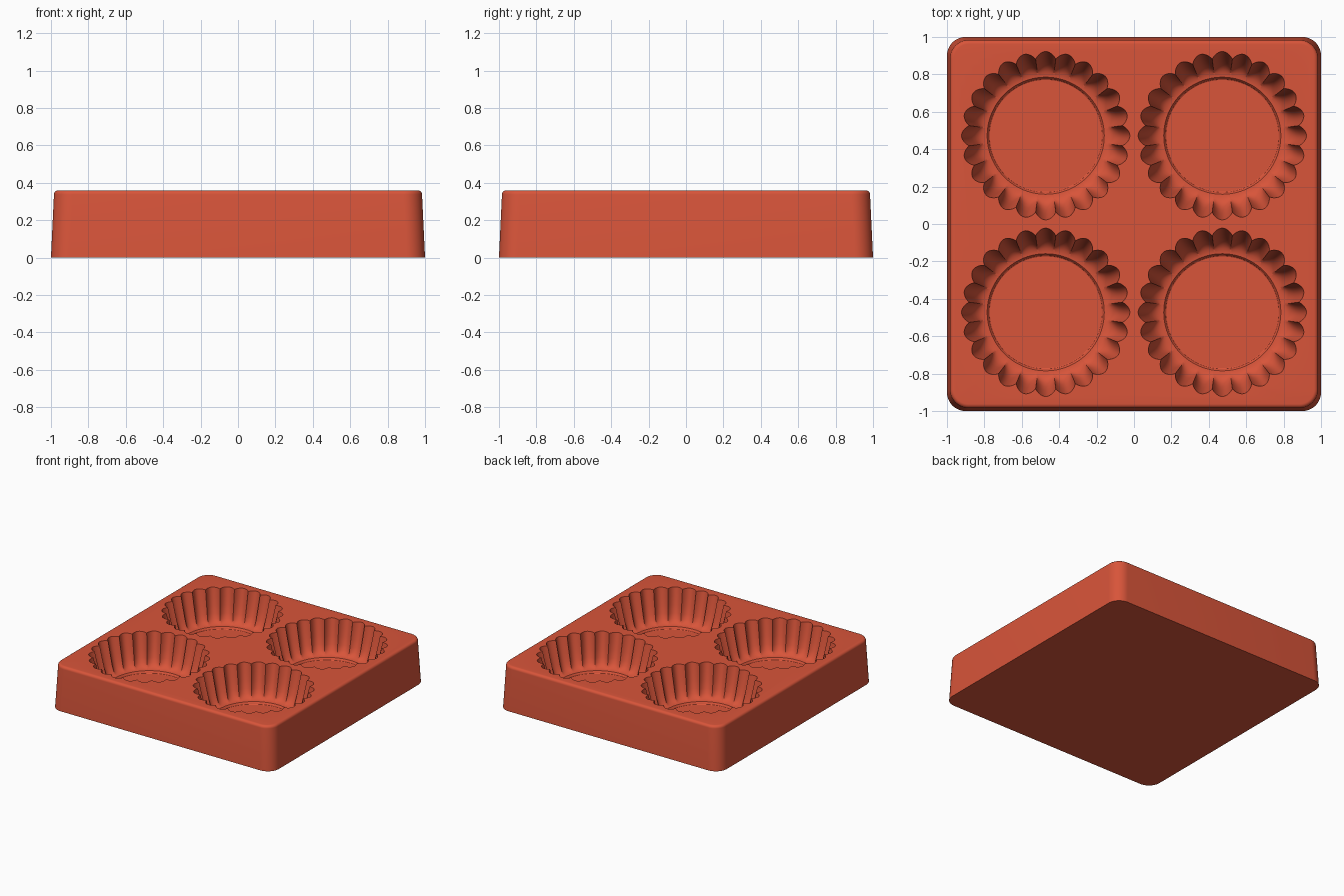
import bpy, bmesh
from math import cos, sin, pi

cube = bpy.data.objects.get("Cube")
if cube:
    bpy.data.objects.remove(cube, do_unlink=True)

clay = bpy.data.materials.new("terracotta_red")
clay.use_nodes = True
colour = (0.69, 0.09, 0.042, 1)
clay.diffuse_color = colour
clay.node_tree.nodes["Principled BSDF"].inputs["Base Color"].default_value = colour


def loft(name, rings):
    """Skin a stack of equal rings and cap both ends."""
    bm = bmesh.new()
    loops = [[bm.verts.new(p) for p in ring] for ring in rings]
    n = len(loops[0])
    for low, high in zip(loops, loops[1:]):
        for i in range(n):
            j = (i + 1) % n
            bm.faces.new((low[i], low[j], high[j], high[i]))
    bm.faces.new(loops[0][::-1])
    bm.faces.new(loops[-1])
    bmesh.ops.recalc_face_normals(bm, faces=bm.faces)
    mesh = bpy.data.meshes.new(name)
    bm.to_mesh(mesh)
    bm.free()
    mesh.materials.append(clay)
    obj = bpy.data.objects.new(name, mesh)
    bpy.context.collection.objects.link(obj)
    return obj


def rounded_square(half, radius, z, steps=12):
    ring = []
    for k, (sx, sy) in enumerate(((1, 1), (-1, 1), (-1, -1), (1, -1))):
        for s in range(steps + 1):
            a = (k + s / steps) * pi / 2
            ring.append((sx * (half - radius) + radius * cos(a),
                         sy * (half - radius) + radius * sin(a), z))
    return ring


def fluted_ring(cx, cy, radius, depth, z, flutes=24, steps=12):
    """Circle with scallops bulging outward by depth."""
    ring = []
    for i in range(flutes * steps):
        a = 2 * pi * i / (flutes * steps)
        r = radius + depth * abs(cos(flutes * a / 2)) ** 0.85
        ring.append((cx + r * cos(a), cy + r * sin(a), z))
    return ring


# Tapered block with a rounded top rim
HEIGHT, ROUND = 0.36, 0.022
body = [rounded_square(1.0, 0.1, 0), rounded_square(0.984, 0.1, HEIGHT - ROUND)]
for s in range(1, 7):
    a = s / 6 * pi / 2
    body.append(rounded_square(0.984 - ROUND * (1 - cos(a)), 0.1 - ROUND * (1 - cos(a)),
                               HEIGHT - ROUND + ROUND * sin(a)))
tray = loft("baking_mould", body)

# Cavity profile: radius, flute depth, height
profile = [(0.298, 0, 0.08), (0.303, 0, 0.083), (0.307, 0, 0.093), (0.313, 0, 0.099),
           (0.322, 0, 0.1), (0.338, 0.004, 0.104), (0.350, 0.012, 0.116),
           (0.359, 0.02, 0.135), (0.37, 0.028, 0.17), (0.384, 0.033, 0.23),
           (0.398, 0.036, 0.29), (0.413, 0.037, HEIGHT), (0.424, 0.037, HEIGHT + 0.05)]
for cx in (-0.472, 0.472):
    for cy in (-0.472, 0.472):
        cutter = loft("cavity_cutter", [fluted_ring(cx, cy, r, d, z) for r, d, z in profile])
        cutter.hide_render = True
        cutter.hide_set(True)
        cutter.display_type = 'WIRE'
        cut = tray.modifiers.new("cavity", 'BOOLEAN')
        cut.operation = 'DIFFERENCE'
        cut.solver = 'EXACT'
        cut.object = cutter

# Apply the cuts and drop the cutters
bpy.context.view_layer.objects.active = tray
tray.select_set(True)
for name in [m.name for m in tray.modifiers]:
    bpy.ops.object.modifier_apply(modifier=name)
for obj in [o for o in bpy.data.objects if o.name.startswith("cavity_cutter")]:
    bpy.data.objects.remove(obj, do_unlink=True)
bpy.ops.object.shade_smooth_by_angle(angle=pi / 6)
